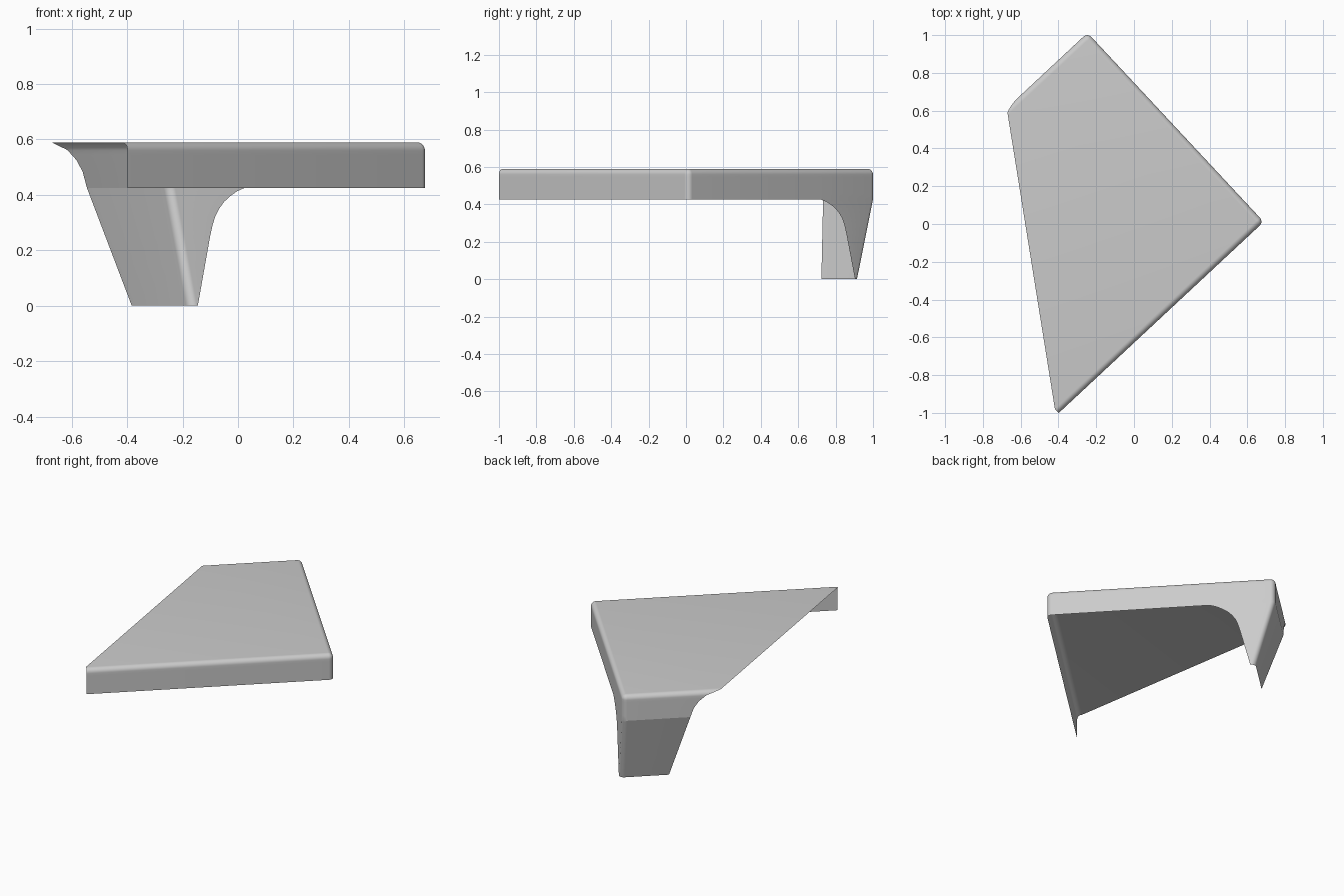
import bpy, bmesh, math

if "Cube" in bpy.data.objects:
    bpy.data.objects.remove(bpy.data.objects["Cube"])

# Plan frame: u runs along the long back-right edge, v along the short back-left edge
A0 = (-0.246, 1.012)
U, V = (0.682, -0.7314), (-0.7314, -0.682)
LEN_U, LEN_V = 1.368, 1.484
R, SEG = 0.03, 8
TOP, SKIRT, TILT = 0.59, 0.425, 0.117
LEG_U = 0.395

# Height -> where the leg's two open edges end
LEFT_EDGE = [(0, 0.297), (0.425, 0.409), (0.483, 0.43), (0.525, 0.46),
             (0.563, 0.507), (0.58, 0.562), (0.59, 0.605)]
RIGHT_EDGE = [(0, 0.148), (0.15, 0.187), (0.25, 0.213), (0.29, 0.226), (0.32, 0.239),
              (0.347, 0.258), (0.375, 0.287), (0.394, 0.317), (0.413, 0.355), (0.425, LEG_U)]


def lerp(table, z):
    for (z0, a), (z1, b) in zip(table, table[1:]):
        if z <= z1:
            return a + (b - a) * (z - z0) / (z1 - z0)
    return table[-1][1]


def arc(cu, cv, r, start):
    return [(cu + r * math.cos(start + i * math.pi / 2 / SEG),
             cv + r * math.sin(start + i * math.pi / 2 / SEG)) for i in range(SEG + 1)]


bm = bmesh.new()


def row(points, z):
    return [bm.verts.new((A0[0] + U[0] * u + V[0] * v,
                          A0[1] + U[1] * u + V[1] * v, z)) for u, v in points]


def loft(rows):
    for lo, up in zip(rows, rows[1:]):
        for i in range(len(lo) - 1):
            bm.faces.new((lo[i], up[i], up[i + 1], lo[i + 1]))


# Leg: tilted back-left wall, rounded corner and vertical back-right wall
leg = []
for z, end_u in RIGHT_EDGE:
    shift = TILT * (1 - z / SKIRT)
    leg.append(row([(shift, lerp(LEFT_EDGE, z))]
                   + arc(shift + R, R, R, math.pi) + [(end_u, 0)], z))
loft(leg)

# Skirt with a rounded top edge, open along the diagonal cut
levels = [(0, z) for z in (SKIRT, 0.455, 0.483, 0.505, 0.525, 0.545)]
levels += [(R * (1 - math.cos(t)), TOP - R + R * math.sin(t))
           for t in (i * math.pi / 2 / SEG for i in range(SEG + 1))]
skirt = []
for inset, z in levels:
    r = max(R - inset, 0)
    skirt.append(row([(inset, lerp(LEFT_EDGE, z))] + arc(R, R, r, math.pi)
                     + [(LEG_U, inset)] + arc(LEN_U - R, R, r, -math.pi / 2)
                     + [(LEN_U - inset, LEN_V)], z))
loft(skirt)

# Flat top
bm.faces.new(list(reversed(skirt[-1])))
bmesh.ops.remove_doubles(bm, verts=bm.verts, dist=0.0002)

mesh = bpy.data.meshes.new("table_corner_shell")
bm.to_mesh(mesh)
bm.free()
obj = bpy.data.objects.new("table_corner_shell", mesh)
bpy.context.collection.objects.link(obj)
bpy.context.view_layer.objects.active = obj
obj.select_set(True)
bpy.ops.object.shade_smooth_by_angle(angle=math.radians(14))
